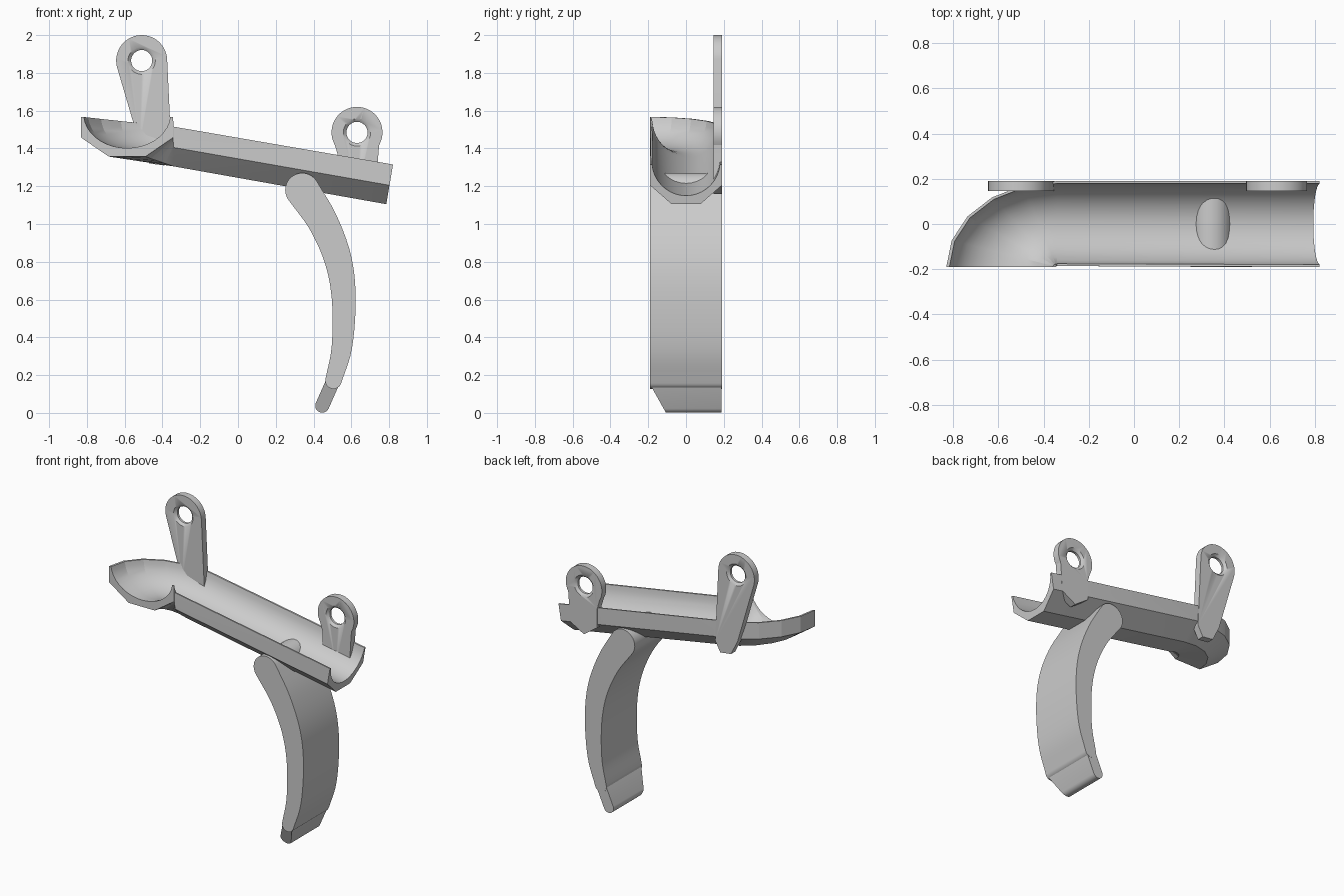
import bpy, bmesh
from math import sin, cos, pi, radians, atan2
from mathutils import Vector

if "Cube" in bpy.data.objects:
    bpy.data.objects.remove(bpy.data.objects["Cube"])

grey = bpy.data.materials.new("light_grey")
grey.use_nodes = True
grey.diffuse_color = (0.6, 0.6, 0.6, 1)
grey.node_tree.nodes["Principled BSDF"].inputs["Base Color"].default_value = (0.6, 0.6, 0.6, 1)

HALF = 0.19      # half of the depth


def loft(name, rings, angle=15):
    """Closed solid skinned through rings of equal length, with flat ends."""
    bm = bmesh.new()
    loops = [[bm.verts.new(p) for p in ring] for ring in rings]
    n = len(loops[0])
    for a, b in zip(loops, loops[1:]):
        for i in range(n):
            j = (i + 1) % n
            bm.faces.new((a[i], a[j], b[j], b[i]))
    bm.faces.new(loops[0])
    bm.faces.new(loops[-1])
    bmesh.ops.recalc_face_normals(bm, faces=bm.faces)
    mesh = bpy.data.meshes.new(name)
    bm.to_mesh(mesh)
    bm.free()
    obj = bpy.data.objects.new(name, mesh)
    bpy.context.collection.objects.link(obj)
    mesh.materials.append(grey)
    bpy.ops.object.select_all(action='DESELECT')
    obj.select_set(True)
    bpy.context.view_layer.objects.active = obj
    bpy.ops.object.shade_smooth_by_angle(angle=radians(angle))
    return obj


def arc(cx, cz, r, start, end, steps):
    return [(cx + r * cos(start + (end - start) * i / steps),
             cz + r * sin(start + (end - start) * i / steps)) for i in range(steps + 1)]


# Trough: faceted outside, round channel inside, then an elbow to the front
def trough_section():
    outer = [(0, 0.21), (0, 0.10), (0.3, 0), (0.7, 0), (1, 0.10), (1, 0.21)]
    inner = [(0.5 + x / (2 * HALF), z)
             for x, z in arc(0, 0.225, 0.18, radians(-5), radians(-175), 18)]
    return outer + inner


section = trough_section()
corner_x = -0.34
rings = [[(0.785 + 0.17 * h, HALF * (2 * u - 1), 1.105 + h) for u, h in section]]
for i in range(6):
    a = radians(18 * i)
    base = 1.305 + 0.052 * sin(a)
    ring = []
    for u, h in section:
        r = 0.01 + 0.99 * u
        ring.append((corner_x - 0.49 * r * sin(a), -HALF + 2 * HALF * r * cos(a), base + h))
    rings.append(ring)
loft("trough", rings)


# Curved lever
def smooth_path(points, steps):
    """Catmull-Rom interpolation."""
    pts = [Vector(p) for p in points]
    pts = [2 * pts[0] - pts[1]] + pts + [2 * pts[-1] - pts[-2]]
    out = []
    for p0, p1, p2, p3 in zip(pts, pts[1:], pts[2:], pts[3:]):
        for s in range(steps):
            t = s / steps
            out.append(0.5 * (2 * p1 + (p2 - p0) * t + (2 * p0 - 5 * p1 + 4 * p2 - p3) * t * t
                              + (3 * p1 - p0 - 3 * p2 + p3) * t ** 3))
    return out + [pts[-2]]


def stroke_outline(path):
    """Outline of a round-ended stroke; each path point is x, z, radius."""
    left, right, angles = [], [], []
    for i, p in enumerate(path):
        d = path[min(i + 1, len(path) - 1)] - path[max(i - 1, 0)]
        a = atan2(d.y, d.x)
        angles.append(a)
        left.append((p.x + p.z * cos(a + pi / 2), p.y + p.z * sin(a + pi / 2)))
        right.append((p.x + p.z * cos(a - pi / 2), p.y + p.z * sin(a - pi / 2)))
    first, last = path[0], path[-1]
    end_cap = arc(last.x, last.y, last.z, angles[-1] + pi / 2, angles[-1] - pi / 2, 16)
    start_cap = arc(first.x, first.y, first.z, angles[0] - pi / 2, angles[0] - 3 * pi / 2, 16)
    return left[:-1] + end_cap + right[-2:0:-1] + start_cap[:-1]


lever = stroke_outline(smooth_path([(0.34, 1.18, 0.09), (0.45, 1.01, 0.08), (0.53, 0.81, 0.072),
                                    (0.56, 0.6, 0.063), (0.55, 0.35, 0.054), (0.505, 0.17, 0.043)], 5))
loft("lever", [[(x, y, z) for x, z in lever] for y in (-HALF, HALF)])

# Lever tip, its front cut back at a slant
tip = stroke_outline([Vector((0.50, 0.16, 0.037)), Vector((0.446, 0.038, 0.037))])
loft("lever_tip", [[(x, -HALF + 0.003 + 0.56 * max(0, 0.145 - z), z) for x, z in tip],
                   [(x, HALF - 0.001, z) for x, z in tip]])


# Mounting lugs with countersunk holes
def lug(name, cx, cz, start, end, foot):
    outline = arc(cx, cz, 0.135, radians(start), radians(end), 28) + foot
    front, back = 0.145, HALF + 0.001
    plate = loft(name, [[(x, y, z) for x, z in outline] for y in (front, back)])
    depths = [(front - 0.02, 0.095), (front + 0.015, 0.056),
              (back - 0.015, 0.056), (back + 0.02, 0.095)]
    cutter = loft("hole_cutter", [[(x, y, z) for x, z in arc(cx, cz, r, 0, 2 * pi, 32)[:-1]]
                                  for y, r in depths])
    cutter.hide_render = True
    bpy.context.view_layer.objects.active = plate
    mod = plate.modifiers.new("hole", 'BOOLEAN')
    mod.operation = 'DIFFERENCE'
    mod.solver = 'EXACT'
    mod.object = cutter
    bpy.ops.object.modifier_apply(modifier=mod.name)
    bpy.data.objects.remove(cutter)


lug("rear_lug", -0.51, 1.865, 3, 196,
    [(-0.52, 1.42), (-0.47, 1.32), (-0.39, 1.31), (-0.352, 1.38)])
lug("end_lug", 0.63, 1.485, -30, 210,
    [(0.53, 1.36), (0.53, 1.23), (0.63, 1.16), (0.735, 1.22), (0.74, 1.33)])
